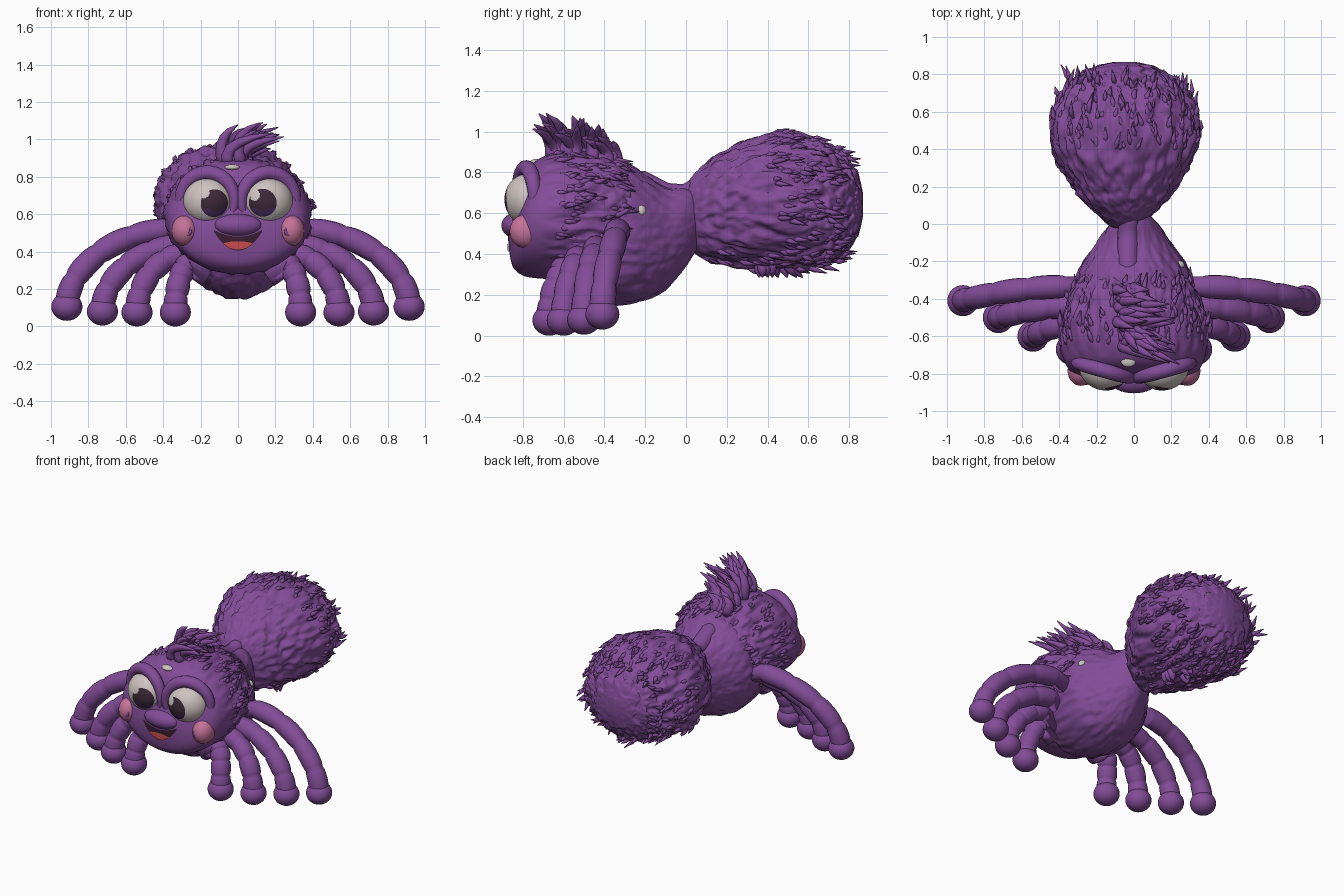
import bpy, bmesh, math, random
from math import sin, cos, pi
from mathutils import Vector, Matrix, noise
from mathutils.bvhtree import BVHTree

random.seed(4)
if "Cube" in bpy.data.objects:
    bpy.data.objects.remove(bpy.data.objects["Cube"])


def material(name, r, g, b):
    m = bpy.data.materials.new(name)
    m.use_nodes = True
    m.diffuse_color = (r, g, b, 1)
    m.node_tree.nodes["Principled BSDF"].inputs["Base Color"].default_value = (r, g, b, 1)
    return m


PURPLE = material("purple fur", .225, .073, .315)
WHITE = material("eye white", .62, .55, .53)
DARK = material("pupil dark", .045, .022, .038)
IRIS = material("iris violet", .06, .025, .11)
PINK = material("cheek pink", .56, .17, .32)
MOUTH = material("mouth dark", .04, .012, .03)
RED = material("tongue red", .6, .075, .075)


def finish(bm, name, mats):
    bmesh.ops.recalc_face_normals(bm, faces=bm.faces)
    for f in bm.faces:
        f.smooth = True
    me = bpy.data.meshes.new(name)
    bm.to_mesh(me)
    bm.free()
    for m in mats:
        me.materials.append(m)
    ob = bpy.data.objects.new(name, me)
    bpy.context.collection.objects.link(ob)


def skin(bm, rings):
    """Bridge rings of points and close both ends."""
    rows = [[bm.verts.new(p) for p in ring] for ring in rings]
    n = len(rows[0])
    for a, b in zip(rows, rows[1:]):
        for i in range(n):
            j = (i + 1) % n
            bm.faces.new((a[i], a[j], b[j], b[i]))
    for row in (rows[0], rows[-1]):
        tip = bm.verts.new(sum((v.co for v in row), Vector()) / n)
        for i in range(n):
            bm.faces.new((row[i], row[(i + 1) % n], tip))


def tube(bm, pts, radii, sides):
    t0 = pts[1] - pts[0]
    ref = min((Vector((1, 0, 0)), Vector((0, 1, 0)), Vector((0, 0, 1))),
              key=lambda a: abs(a.dot(t0)))
    rings = []
    for i, (p, r) in enumerate(zip(pts, radii)):
        t = (pts[min(i + 1, len(pts) - 1)] - pts[max(i - 1, 0)]).normalized()
        u = t.cross(ref).normalized()
        w = t.cross(u)
        rings.append([p + r * (u * cos(2 * pi * k / sides) + w * sin(2 * pi * k / sides))
                      for k in range(sides)])
    skin(bm, rings)


def loft(sections, shaggy, cx=0.0, steps=12, sides=170):
    """Elliptical body along y from (y, half width, bottom, top), with streaky fur."""
    s = [Vector(q) for q in sections]
    s = [s[0]] + s + [s[-1]]
    rings = []
    for i in range(1, len(s) - 2):
        a, b, c, d = s[i - 1:i + 3]
        for k in range(steps):
            t = k / steps
            y, w, lo, hi = .5 * (2 * b + (c - a) * t + (2 * a - 5 * b + 4 * c - d) * t * t
                                 + (3 * b - a - 3 * c + d) * t ** 3)
            ring = []
            for j in range(sides):
                ang = 2 * pi * j / sides
                p = Vector((cx + w * cos(ang), y, (lo + hi) / 2 + (hi - lo) / 2 * sin(ang)))
                out = Vector((cos(ang), 0, sin(ang)))
                q = Vector((p.x * 26, p.y * 5, p.z * 26))
                depth = shaggy(y) * min(1, w * 4)
                ring.append(p + out * depth * (noise.noise(q) + .5 * noise.noise(q * 2)))
            rings.append(ring)
    bm = bmesh.new()
    skin(bm, rings)
    bmesh.ops.recalc_face_normals(bm, faces=bm.faces)
    return bm


def fur(name, source, count, keep, length):
    """Slim locks lying backwards, close to a surface."""
    spots = [(f.calc_center_median(), f.normal.copy()) for f in source.faces
             if keep(f.calc_center_median())]
    bm = bmesh.new()
    for p, n in random.sample(spots, count):
        back = Vector((random.uniform(-.4, .4), 1, random.uniform(-.4, .3)))
        back = (back - n * back.dot(n)).normalized()
        L = length * random.uniform(.5, 1.3)
        pts = [p - n * .016, p + back * L * .4 - n * .003, p + back * L - n * .002]
        tube(bm, pts, (.012, .014, .002), 6)
    finish(bm, name, [PURPLE])


def ball(name, loc, size, mat):
    bm = bmesh.new()
    bmesh.ops.create_uvsphere(bm, u_segments=32, v_segments=20, radius=1,
                              matrix=Matrix.Translation(loc) @ Matrix.Diagonal((*size, 1)))
    finish(bm, name, [mat])


# Head: smooth face with a low muzzle, shaggy at the back
head = loft([(-.868, .06, .42, .53), (-.85, .2, .34, .59), (-.81, .31, .3, .71),
             (-.76, .36, .285, .83), (-.68, .385, .28, .885), (-.55, .39, .29, .9),
             (-.4, .35, .3, .88), (-.28, .27, .36, .83), (-.2, .06, .5, .72)],
            lambda y: .032 * max(0, min(1, (y + .72) * 6)))
face = BVHTree.FromBMesh(head)
fur("head_fur", head, 200, lambda p: -.66 < p.y < -.32 and p.z > .36, .09)
finish(head, "head", [PURPLE])

# Body with the waist that meets the abdomen
body = loft([(-.68, .1, .28, .42), (-.6, .22, .2, .6), (-.45, .29, .15, .8), (-.3, .31, .15, .84),
             (-.2, .27, .175, .79), (-.1, .2, .225, .73), (0, .13, .34, .72), (.08, .05, .47, .7)],
            lambda y: .01)
finish(body, "body", [PURPLE])
bm = bmesh.new()
tube(bm, [Vector((-.03, y, z)) for y, z in ((-.34, .78), (-.22, .75), (-.1, .69), (0, .69), (.1, .75))],
     (.03, .06, .06, .055, .05), 16)
finish(bm, "back_ridge", [PURPLE])

# Abdomen: large furry teardrop
abdomen = loft([(-.06, .03, .52, .62), (0, .09, .44, .74), (.1, .2, .375, .85), (.22, .29, .35, .92),
                (.36, .37, .335, .97), (.5, .4, .33, .985), (.62, .375, .345, .96),
                (.73, .31, .385, .91), (.8, .235, .435, .85), (.845, .15, .5, .785),
                (.868, .05, .59, .7)],
               lambda y: .022 + .018 * max(0, min(1, y)), cx=-.05)
fur("abdomen_fur", abdomen, 340, lambda p: .38 < p.y < .76, .09)
fur("belly_fur", abdomen, 70, lambda p: .1 < p.y < .6 and p.z < .42, .09)
finish(abdomen, "abdomen", [PURPLE])

# Hanging tuft under the abdomen
bm = bmesh.new()
for i in range(9):
    root = Vector((random.uniform(-.16, .06), random.uniform(.36, .5), .37))
    tip = root + Vector((random.uniform(-.03, .03), random.uniform(-.02, .08), -.085))
    tube(bm, [root, root.lerp(tip, .6), tip], (.03, .024, .003), 7)
finish(bm, "belly_tuft", [PURPLE])

# Legs: (hip x, y, z) and foot (x, y, lift), mirrored to both sides
legs = {"front": ((.26, -.6, .33), (.335, -.67, 0)), "second": ((.3, -.53, .38), (.54, -.6, 0)),
        "third": ((.31, -.44, .43), (.725, -.5, .005)), "rear": ((.37, -.335, .515), (.915, -.41, .03))}
for side, sx in (("left", 1), ("right", -1)):
    for label, (hip, foot) in legs.items():
        hx, hy, hz = hip
        fx, fy, lift = foot
        pts, radii = [Vector((sx * .16, hy, hz - .07))], [.055]
        for i in range(41):
            t = i / 40 * pi / 2
            pts.append(Vector((sx * (hx + (fx - hx) * sin(t) ** 1.08), hy + (fy - hy) * sin(t) ** 2,
                               .08 + lift + (hz - .08 - lift) * cos(t) ** 1.08)))
            radii.append(.055 + .009 * abs(sin(pi * i / 40 * 4)) ** .4)
        bm = bmesh.new()
        tube(bm, pts, radii, 20)
        finish(bm, f"{label}_leg_{side}", [PURPLE])
        ball(f"{label}_foot_{side}", (sx * fx, fy, .075 + lift), (.083, .083, .075), PURPLE)

# Eyes: sphere poles aim at the pupil so its rings form a clean circle
for side, sx, pupil in (("left", 1, (-.055, -.09, -.007)), ("right", -1, (.063, -.09, -.01))):
    centre = Vector((sx * .163, -.778, .668))
    axis = Vector(pupil).normalized()
    glint = (axis + Vector((-.5, 0, .42))).normalized()
    bm = bmesh.new()
    bmesh.ops.create_uvsphere(bm, u_segments=96, v_segments=64, radius=1,
                              matrix=axis.to_track_quat('Z', 'Y').to_matrix().to_4x4())
    for f in bm.faces:
        d = f.calc_center_median().normalized()
        if d.angle(axis) < .64 and d.angle(glint) > .24:
            low = d.angle(axis) > .36 and d.z < axis.z - .22
            f.material_index = 2 if low else 1
    bmesh.ops.transform(bm, verts=bm.verts, matrix=Matrix.Translation(centre)
                        @ Matrix.Rotation(sx * .3, 4, 'Z') @ Matrix.Diagonal((.132, .11, .125, 1)))
    finish(bm, f"eye_{side}", [WHITE, DARK, IRIS])
    # Lid rolled around the eye
    bm = bmesh.new()
    ring = [-.6 + i * (pi + 1.2) / 24 for i in range(25)]
    tube(bm, [centre + Vector((.145 * cos(a), -.005 + sx * .04 * cos(a), .153 * sin(a)))
              for a in ring], [.04 * sin(pi * (i + 1.5) / 27) ** .5 for i in range(25)], 14)
    finish(bm, f"eyelid_{side}", [PURPLE])
    # Rosy cheek with a curled dimple line
    ball(f"cheek_{side}", (sx * .285, -.785, .512), (.07, .08, .083), PINK)
    bm = bmesh.new()
    curl = [Vector((sx * (.283 + .03 * cos(a)), -.853, .512 + .026 * sin(a)))
            for a in (2.2, 2.8, 3.4, 4, 4.6, 5.2)]
    tube(bm, curl, (.003, .007, .009, .009, .007, .003), 8)
    finish(bm, f"cheek_dimple_{side}", [PURPLE])


# Mouth and tongue: curved plates laid on the face
def plate(name, half, low, high, lift, mat):
    bm = bmesh.new()
    n, m = 24, 6
    grid = []
    for i in range(n + 1):
        u = -1 + 2 * i / n
        col = []
        for j in range(m + 1):
            x, z = half * u, low(u) + (high(u) - low(u)) * j / m
            hit = face.ray_cast(Vector((x, -2, z)), Vector((0, 1, 0)))[0]
            col.append(bm.verts.new((x, hit.y - lift, z)))
        grid.append(col)
    for a, b in zip(grid, grid[1:]):
        for j in range(m):
            bm.faces.new((a[j], b[j], b[j + 1], a[j + 1]))
    finish(bm, name, [mat])


plate("mouth", .128, lambda u: .405 + .1 * u * u, lambda u: .48 + .035 * u * u, .005, MOUTH)
plate("tongue", .08, lambda u: .411 + .03 * u * u, lambda u: .455 - .01 * u * u, .009, RED)
ball("muzzle_top", (0, -.835, .54), (.13, .07, .062), PURPLE)

# Bare pale patches at the hair root and behind the shoulder
ball("pale_patch_crown", (-.03, -.735, .85), (.04, .03, .016), WHITE)
ball("pale_patch_back", (.24, -.22, .61), (.03, .025, .03), WHITE)

# Hair crest: curved locks sweeping forward, up and to the left
bm = bmesh.new()
for i in range(60):
    s = random.random()
    base = Vector((random.uniform(-.07, .06), -.68 + .34 * s, .865 - .03 * s * s))
    tall = (.23 - .1 * s * s) * random.uniform(.6, 1.05)
    lean = Vector((random.uniform(0, .25) * (1 - .4 * s), random.uniform(-.17, .04) * (1 - .4 * s), 0))
    pts = [base + lean * t * t + Vector((-.03 * sin(pi * t), 0, tall * (1.4 * t - .4 * t * t)))
           for t in (0, .2, .4, .6, .8, 1)]
    tube(bm, pts, (.036, .036, .032, .026, .017, .003), 7)
finish(bm, "hair_crest", [PURPLE])
